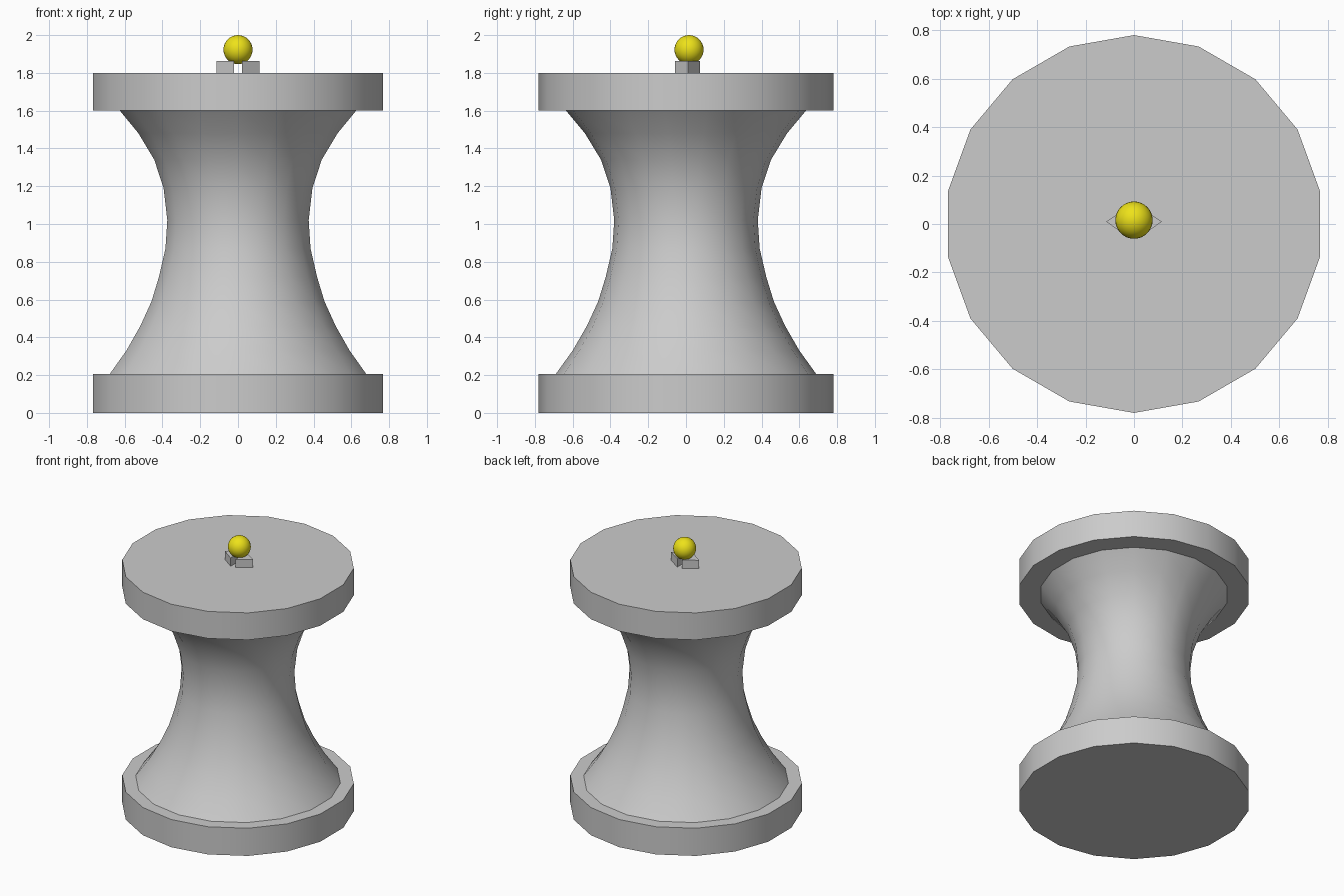
import bpy, bmesh
from math import sin, cos, pi, radians

if "Cube" in bpy.data.objects:
    bpy.data.objects.remove(bpy.data.objects["Cube"])

SIDES = 18


def finish(bm, name, smooth=True):
    bmesh.ops.recalc_face_normals(bm, faces=bm.faces)
    mesh = bpy.data.meshes.new(name)
    bm.to_mesh(mesh)
    bm.free()
    ob = bpy.data.objects.new(name, mesh)
    bpy.context.collection.objects.link(ob)
    if smooth:
        bpy.ops.object.select_all(action='DESELECT')
        bpy.context.view_layer.objects.active = ob
        ob.select_set(True)
        bpy.ops.object.shade_smooth_by_angle(angle=radians(35))
    return ob


def lathe(name, profile, caps):
    """Revolve (radius, z) points around z, with a corner on the y axis."""
    bm = bmesh.new()
    rings = [[bm.verts.new((r * sin(2 * pi * i / SIDES), r * cos(2 * pi * i / SIDES), z))
              for i in range(SIDES)] for r, z in profile]
    for a, b in zip(rings, rings[1:]):
        for i in range(SIDES):
            j = (i + 1) % SIDES
            bm.faces.new((a[i], a[j], b[j], b[i]))
    if caps:
        bm.faces.new(rings[0])
        bm.faces.new(rings[-1])
    return finish(bm, name)


def prism(name, outline, z0, z1):
    bm = bmesh.new()
    low = [bm.verts.new((x, y, z0)) for x, y in outline]
    high = [bm.verts.new((x, y, z1)) for x, y in outline]
    bm.faces.new(low)
    bm.faces.new(high)
    for i in range(len(low)):
        j = (i + 1) % len(low)
        bm.faces.new((low[i], low[j], high[j], high[i]))
    return finish(bm, name, smooth=False)


# Base and top discs
lathe("base_disc", [(0.78, 0), (0.78, 0.205)], True)
lathe("top_disc", [(0.78, 1.6), (0.78, 1.8)], True)

# Waisted column between the discs
lathe("column", [(0.69, 0.205), (0.60, 0.33), (0.525, 0.46), (0.465, 0.59), (0.425, 0.72),
                 (0.39, 0.87), (0.38, 1.02), (0.40, 1.19), (0.45, 1.34),
                 (0.535, 1.48), (0.635, 1.6)], False)

# Two small wedge supports, mirrored, points outward
for side, s in (("left", -1), ("right", 1)):
    prism(side + "_support", [(s * 0.02, -0.058), (s * 0.115, 0.01), (s * 0.02, 0.073)], 1.8, 1.862)

# Yellow ball resting on the supports
bm = bmesh.new()
bmesh.ops.create_uvsphere(bm, u_segments=32, v_segments=16, radius=0.077)
bmesh.ops.translate(bm, verts=bm.verts, vec=(0, 0.016, 1.923))
ball = finish(bm, "ball")
yellow = bpy.data.materials.new("yellow")
yellow.diffuse_color = (0.85, 0.76, 0.01, 1)
yellow.use_nodes = True
yellow.node_tree.nodes["Principled BSDF"].inputs["Base Color"].default_value = yellow.diffuse_color
ball.data.materials.append(yellow)
